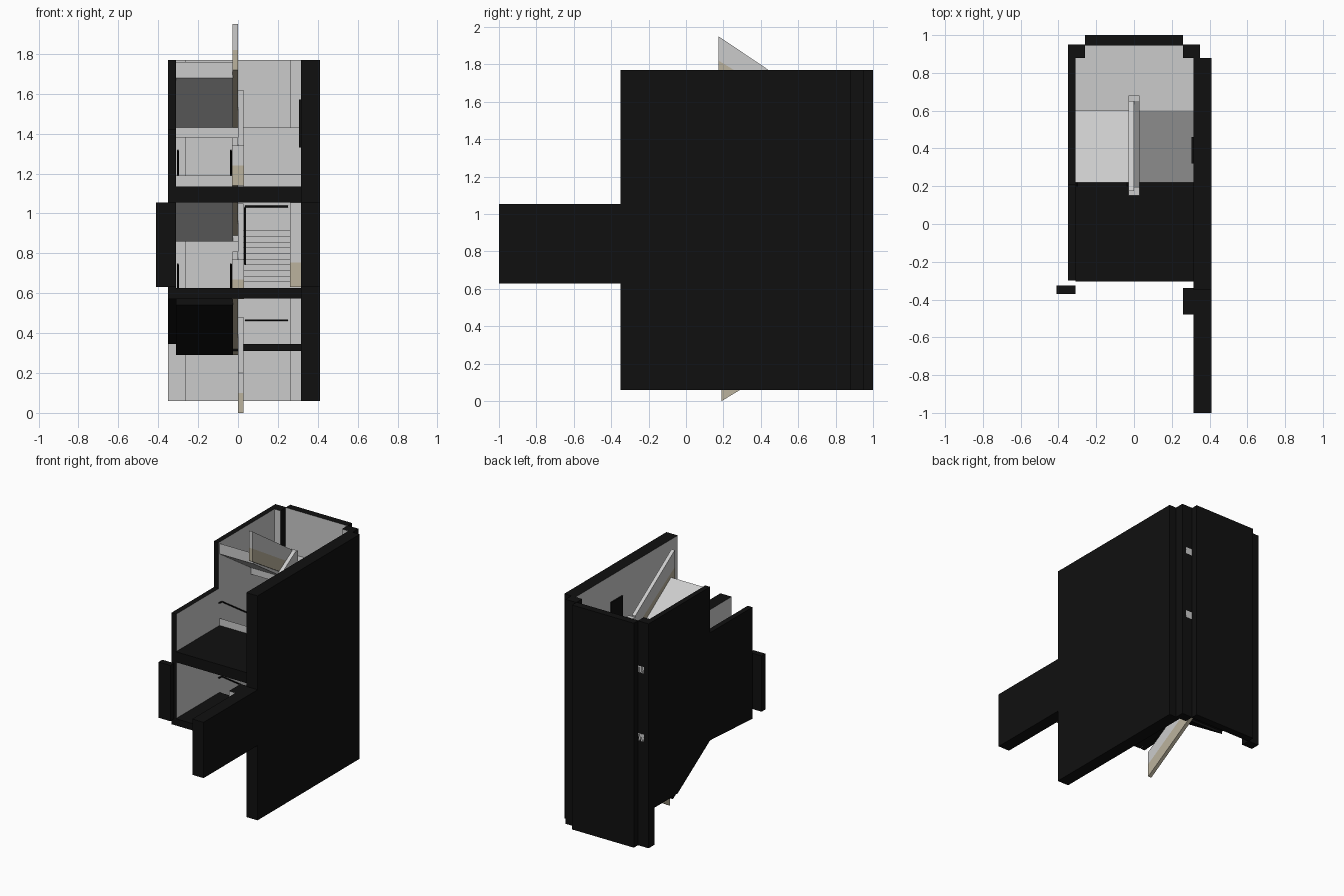
import bpy, bmesh
from mathutils import Vector

if "Cube" in bpy.data.objects:
    bpy.data.objects.remove(bpy.data.objects["Cube"])


def material(name, rgb):
    m = bpy.data.materials.new(name)
    m.diffuse_color = (*rgb, 1)
    m.use_nodes = True
    m.node_tree.nodes["Principled BSDF"].inputs["Base Color"].default_value = m.diffuse_color
    return m


BLACK = material("cut_black", (0.005, 0.005, 0.005))
GREY = material("plaster", (0.6, 0.6, 0.6))
BEIGE = material("beige_paint", (0.5, 0.45, 0.34))


def prism(name, pts, x0, x1, mat=BLACK, face_dir=None, face_mat=GREY):
    """Extrude a (y, z) profile along x; faces pointing along face_dir get face_mat."""
    bm = bmesh.new()
    a = [bm.verts.new((x0, y, z)) for y, z in pts]
    b = [bm.verts.new((x1, y, z)) for y, z in pts]
    bm.faces.new(a)
    bm.faces.new(b[::-1])
    n = len(pts)
    for i in range(n):
        j = (i + 1) % n
        bm.faces.new((a[i], b[i], b[j], a[j]))
    bmesh.ops.recalc_face_normals(bm, faces=bm.faces)
    bm.normal_update()
    if face_dir:
        for f in bm.faces:
            if f.normal.dot(Vector(face_dir)) > 0.7:
                f.material_index = 1
    me = bpy.data.meshes.new(name)
    bm.to_mesh(me)
    bm.free()
    me.materials.append(mat)
    me.materials.append(face_mat)
    ob = bpy.data.objects.new(name, me)
    bpy.context.collection.objects.link(ob)
    return ob


def box(name, x0, x1, y0, y1, z0, z1, mat=BLACK, face_dir=None):
    return prism(name, [(y0, z0), (y1, z0), (y1, z1), (y0, z1)], x0, x1, mat, face_dir)


def rail(name, pts):
    """Thin black handrail along a path."""
    cu = bpy.data.curves.new(name, 'CURVE')
    cu.dimensions = '3D'
    cu.bevel_depth = 0.005
    cu.bevel_resolution = 1
    cu.use_fill_caps = True
    sp = cu.splines.new('POLY')
    sp.points.add(len(pts) - 1)
    for p, co in zip(sp.points, pts):
        p.co = (*co, 1)
    cu.materials.append(BLACK)
    bpy.context.collection.objects.link(bpy.data.objects.new(name, cu))


# Outer shell: side walls, back wall and stepped corners
prism("right_wall", [(-1, .63), (-.35, .63), (-.35, .06), (.88, .06), (.88, 1.77),
                     (-.35, 1.77), (-.35, 1.055), (-1, 1.055)], .315, .41, BLACK, (-1, 0, 0))
prism("left_wall", [(-.3, .57), (.21, .6), (.6, .345), (.88, .345), (.88, 1.77),
                    (.21, 1.77), (.21, 1.42), (-.3, 1.42)], -.35, -.31, BLACK, (1, 0, 0))
box("back_wall", -.26, .26, .945, 1, .06, 1.77, BLACK, (0, -1, 0))
for s, side in ((-1, "left"), (1, "right")):
    x0, x1 = sorted((s * .26, s * .35))
    box(side + "_back_corner", x0, x1, .88, .95, .06, 1.77, BLACK, (0, -1, 0))

# Entrance wall stubs on the middle floor
box("left_entrance_stub", -.41, -.31, -.37, -.325, .63, 1.055)
box("right_pilaster", .26, .315, -.48, -.34, .755, 1.055, BLACK, (0, -1, 0))
box("right_pilaster_base", .26, .315, -.48, -.34, .63, .755, BEIGE)
box("wall_panel", .305, .315, .32, .46, 1.33, 1.57)

# Floor slabs and half landings
box("lower_floor_slab", -.31, .315, -.305, .22, .573, .625)
box("upper_floor_slab", -.31, .315, -.305, .22, 1.055, 1.135)
box("lower_landing", -.31, .315, .6, .95, .31, .345, BLACK, (0, 0, 1))
box("middle_landing", -.31, .315, .6, .95, .86, .915, GREY)
box("upper_landing", -.31, .315, .6, .95, 1.38, 1.43, GREY)

PITCH = .57
Y0, Y1 = .19, .65          # front and back ends of the balustrades
for k, level in enumerate(("lower", "middle", "upper")):
    z = PITCH * k
    # Left flight rises from the landing to the floor in front
    prism(level + "_left_flight", [(.6, z + .29), (.22, z + .54), (.22, z + .62), (.6, z + .36)],
          -.31, -.025, BLACK if k == 0 else GREY, (0, .5, .8))
    # Solid balustrades: beige band below, plaster band above
    for h, band, mat in ((0, "dado", BEIGE), (.1, "top", GREY)):
        prism(f"{level}_right_balustrade_{band}",
              [(Y0, z + h), (Y1, z + h + .28), (Y1, z + h + .38), (Y0, z + h + .1)], 0, .028, mat)
        prism(f"{level}_left_balustrade_{band}",
              [(Y1, z + h + .29), (Y0 - .015, z + h + .58), (Y0 - .015, z + h + .68 + .03 * (h > 0)),
               (Y1, z + h + .39)], -.028, 0, mat)
        box(f"{level}_landing_newel_{band}", -.028, .028, Y1, Y1 + .03,
            z + .29 + h, z + .38 + h, mat)
        if k:
            box(f"{level}_floor_newel_{band}", -.03, .03, .15, Y0, z + h, z + h + .1, mat)
    # Handrails beside the left flight
    if k < 2:
        for x in (-.302, -.036):
            rail(level + "_left_handrail", [(x, .2, z + .745), (x, .24, z + .74), (x, .62, z + .49)])
        rail(level + "_landing_handrail", [(.035, .92, z + .465), (.25, .92, z + .465)])

# Middle right flight with ten steps
n = 10
profile = [(.6, .85), (.22, .6)]
for i in range(n):
    y = .22 + .38 * i / n
    profile += [(y, .63 + .0285 * i + (.0 if i else .001)), (y, .63 + .0285 * (i + 1))]
profile.append((.6, .915))
prism("middle_right_stairs", profile, .028, .315, GREY)
rail("middle_right_handrail", [(.036, .22, .745), (.036, .62, 1.03)])

# Upper right flight is a plain ramp
prism("upper_right_flight", [(.22, 1.13), (.6, 1.37), (.6, 1.43), (.22, 1.195)], .028, .315, GREY)
